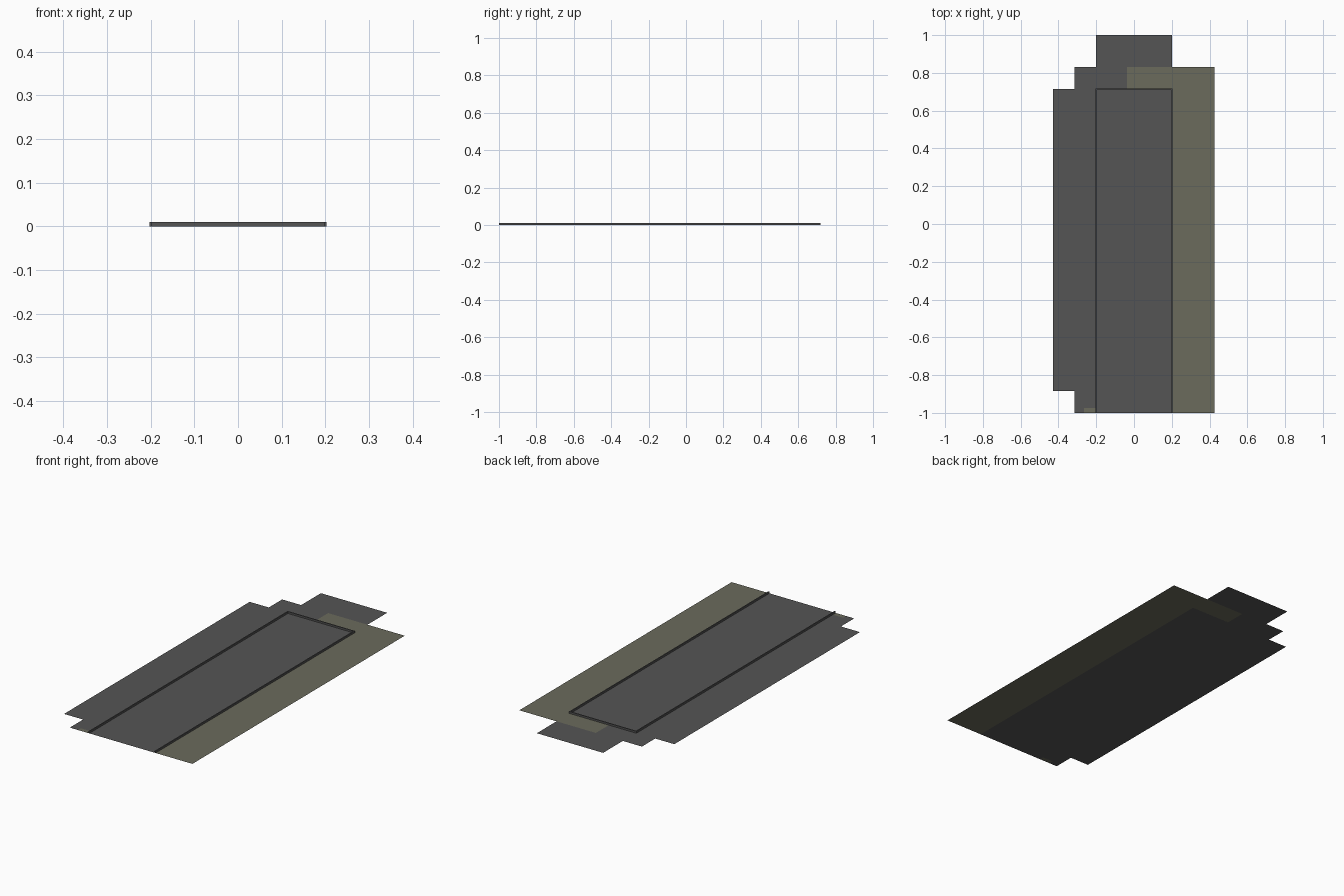
import bpy, bmesh

if "Cube" in bpy.data.objects:
    bpy.data.objects.remove(bpy.data.objects["Cube"])

def mat(name, rgb):
    m = bpy.data.materials.new(name)
    m.diffuse_color = (*rgb, 1)
    m.use_nodes = True
    m.node_tree.nodes["Principled BSDF"].inputs["Base Color"].default_value = m.diffuse_color
    return m

DARK = mat("dark grey", (0.09, 0.09, 0.09))
OLIVE = mat("olive grey", (0.145, 0.145, 0.107))

def make(name, bm, m):
    me = bpy.data.meshes.new(name)
    bm.to_mesh(me)
    bm.free()
    me.materials.append(m)
    ob = bpy.data.objects.new(name, me)
    bpy.context.collection.objects.link(ob)

def sheets(name, rects, m, z=0.0):
    """flat ground sheets, each rect = x0, x1, y0, y1"""
    bm = bmesh.new()
    for x0, x1, y0, y1 in rects:
        bm.faces.new([bm.verts.new((x, y, z)) for x, y in
                      ((x0, y0), (x1, y0), (x1, y1), (x0, y1))])
    make(name, bm, m)

def curb(name, x0, x1, y0, y1, z0=0.0, z1=0.01):
    bm = bmesh.new()
    bmesh.ops.create_cube(bm, size=1)
    for v in bm.verts:
        v.co = (x1 if v.co.x > 0 else x0, y1 if v.co.y > 0 else y0,
                z1 if v.co.z > 0 else z0)
    make(name, bm, DARK)

# central strip with its far extension
sheets("central_floor", [(-0.2, 0.2, -1, 0.715), (-0.2, -0.037, 0.715, 0.83),
                         (-0.2, 0.2, 0.83, 1)], DARK)
# stepped left border
sheets("left_floor", [(-0.315, -0.2, -0.975, 0.83), (-0.315, -0.265, -1, -0.975),
                      (-0.43, -0.315, -0.885, 0.715)], DARK)
# olive border wrapping the right and far sides, with a small patch at near left
sheets("olive_border", [(0.2, 0.425, -1, 0.83), (-0.037, 0.2, 0.715, 0.83),
                        (-0.265, -0.2, -1, -0.975)], OLIVE)

# thin raised curbs on three sides
for side, s in (("left", -1), ("right", 1)):
    xs = sorted((s * 0.197, s * 0.203))
    curb(side + "_curb", xs[0], xs[1], -1, 0.718)
curb("far_curb", -0.197, 0.197, 0.712, 0.718)
